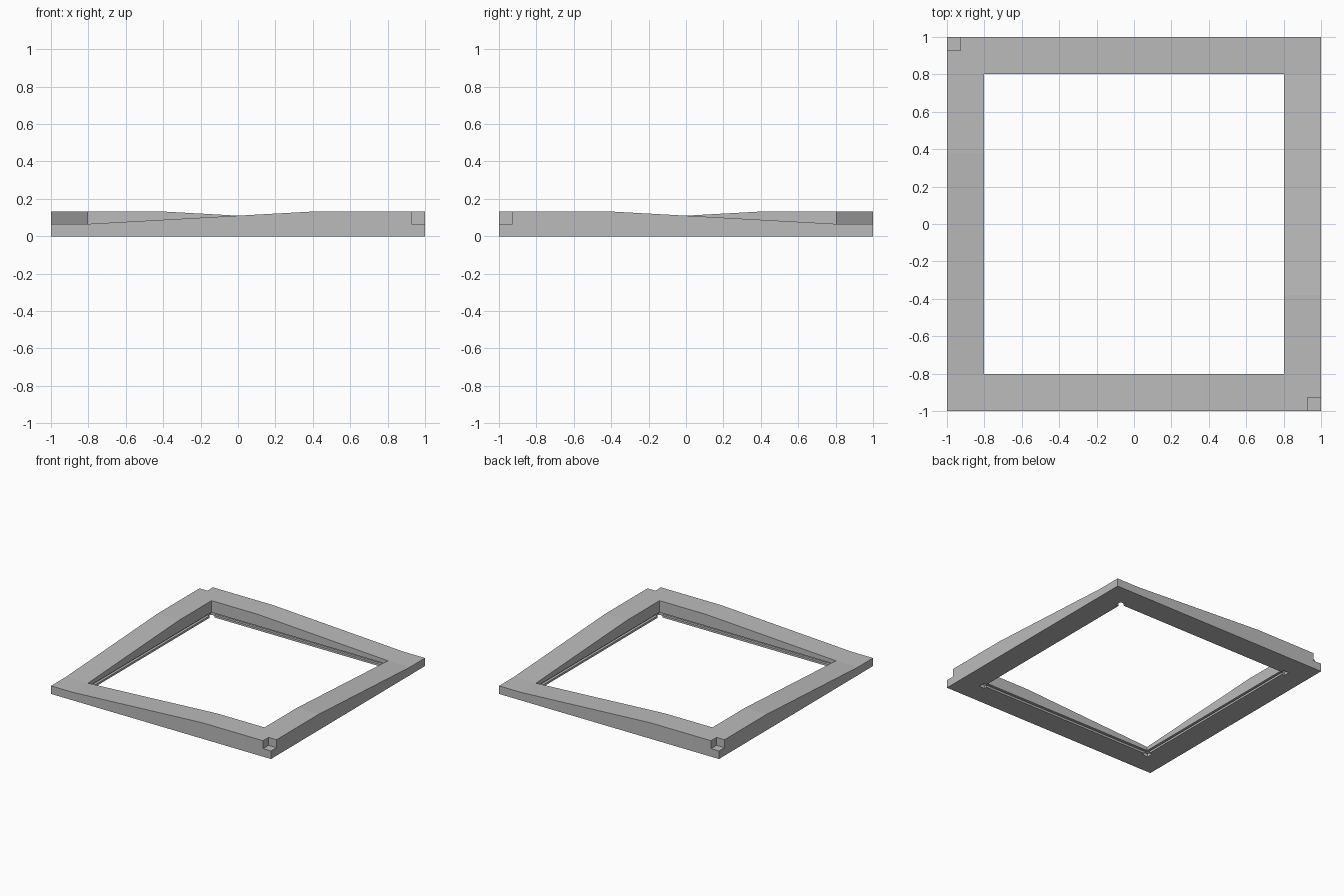
import bpy
import bmesh
from mathutils import Matrix

if "Cube" in bpy.data.objects:
    bpy.data.objects.remove(bpy.data.objects["Cube"], do_unlink=True)

WIDTH, LOW, HIGH = 0.198, 0.066, 0.131      # bar width, corner heights
INNER = 1 - WIDTH
RAMP_END = 0.38                             # where the slope meets the high level
GROOVE, SLOT_LOW, SLOT_TOP = 0.02, 0.017, 0.035

grey = bpy.data.materials.new("stone_grey")
grey.use_nodes = True
colour = (0.5, 0.5, 0.5, 1)
grey.diffuse_color = colour
grey.node_tree.nodes["Principled BSDF"].inputs["Base Color"].default_value = colour


def make_object(name, bm):
    mesh = bpy.data.meshes.new(name)
    bm.to_mesh(mesh)
    bm.free()
    mesh.materials.append(grey)
    obj = bpy.data.objects.new(name, mesh)
    bpy.context.collection.objects.link(obj)
    return obj


def section(height):
    """Bar cross-section as (distance from outer face, z), with the inner groove."""
    back = WIDTH - GROOVE
    return [(0, 0), (WIDTH, 0), (WIDTH, SLOT_LOW), (back, SLOT_LOW),
            (back, SLOT_TOP), (WIDTH, SLOT_TOP), (WIDTH, height), (0, height)]


def add_bar(bm, place):
    """Loft one mitred bar from its low corner to its high corner."""
    stations = [(lambda t: t - 1, LOW), (lambda t: -INNER, LOW),
                (lambda t: RAMP_END, HIGH), (lambda t: 1 - t, HIGH)]
    rings = []
    for along, height in stations:
        rings.append([bm.verts.new((*place(along(t), t - 1), z))
                      for t, z in section(height)])
    for a, b in zip(rings, rings[1:]):
        for i in range(len(a)):
            j = (i + 1) % len(a)
            bm.faces.new((a[i], a[j], b[j], b[i]))


# Frame: front, right, back and left bars welded at the mitres
bm = bmesh.new()
for place in (lambda x, y: (x, y), lambda x, y: (-y, -x),
              lambda x, y: (-x, -y), lambda x, y: (y, x)):
    add_bar(bm, place)
bmesh.ops.remove_doubles(bm, verts=bm.verts, dist=0.0005)
bmesh.ops.dissolve_degenerate(bm, edges=bm.edges, dist=0.0001)
bmesh.ops.recalc_face_normals(bm, faces=bm.faces)
frame = make_object("sloped_frame", bm)


def add_box(bm, x, y, z, sx, sy, sz):
    bmesh.ops.create_cube(bm, size=1, matrix=Matrix.Translation((x, y, z))
                          @ Matrix.Diagonal((sx, sy, sz, 1)))


# Cutters: notches in the two high corners, small reliefs in the inner lip corners
bm = bmesh.new()
for s in (1, -1):
    add_box(bm, s, -s, LOW + 0.1, 0.144, 0.144, 0.2)
    for t in (1, -1):
        add_box(bm, s * INNER, t * INNER, 0, 0.05, 0.05, 0.052)
cutter = make_object("corner_cutters", bm)
cutter.hide_render = True

cut = frame.modifiers.new("corner_cuts", "BOOLEAN")
cut.operation = "DIFFERENCE"
cut.solver = "EXACT"
cut.object = cutter
bpy.context.view_layer.objects.active = frame
frame.select_set(True)
bpy.ops.object.modifier_apply(modifier=cut.name)
bpy.data.objects.remove(cutter, do_unlink=True)
